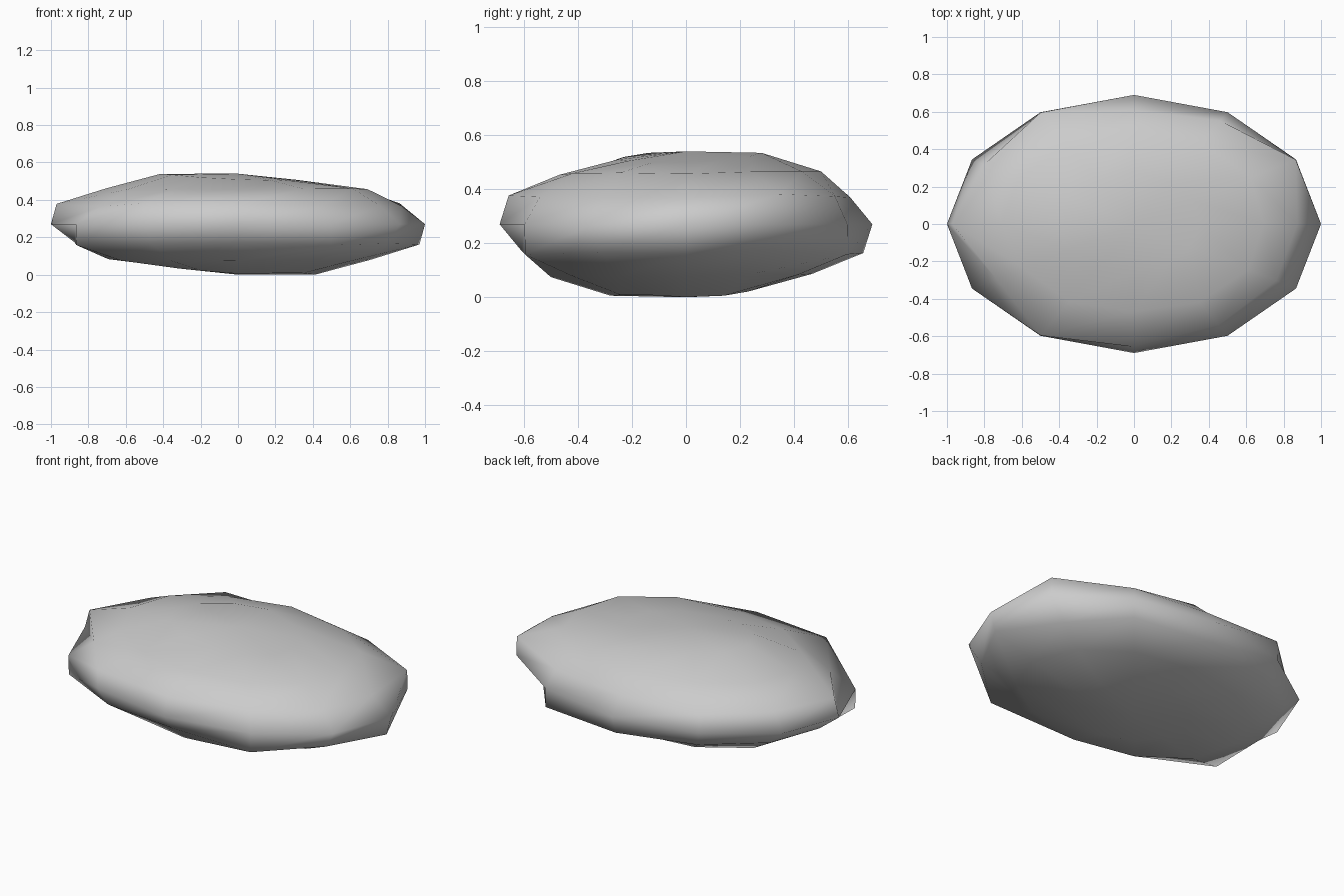
import bpy, bmesh, math

if "Cube" in bpy.data.objects:
    bpy.data.objects.remove(bpy.data.objects["Cube"])

SEGMENTS = 12
RX, RY, RZ = 1.0, 0.69, 0.27

# Bulge factor per 30 degrees for the three upper rings; the underside is the point reflection
BULGE = {
    1: [0.945, 1.08, 1.0, 0.955, 1.08, 1.0, 1.05, 0.92, 1.08, 1.03, 0.98, 0.95],
    2: [0.98, 1.02, 1.02, 1.025, 1.0, 1.01, 1.0, 0.97, 0.98, 0.96, 0.99, 1.0],
    3: [0.92, 0.95, 1.0, 1.06, 1.05, 1.05, 1.08, 1.06, 1.0, 0.96, 0.94, 0.92],
}


def bulge(ring, seg):
    if ring == 0:
        return 1.0
    if ring < 0:
        seg += SEGMENTS // 2
    return BULGE[abs(ring)][seg % SEGMENTS]


# Lumpy flattened stone built from rings
bm = bmesh.new()
rings = []
for ring in range(-3, 4):
    lat = math.radians(22.5 * ring)
    row = []
    for seg in range(SEGMENTS):
        a = math.tau * seg / SEGMENTS
        f = bulge(ring, seg)
        row.append(bm.verts.new((RX * f * math.cos(lat) * math.cos(a),
                                 RY * f * math.cos(lat) * math.sin(a),
                                 RZ + RZ * min(1.0, f * math.sin(lat)) if ring > 0
                                 else RZ + RZ * max(-1.0, f * math.sin(lat)))))
    rings.append(row)
bottom = bm.verts.new((0, 0, 0))
top = bm.verts.new((0, 0, 2 * RZ))

for s in range(SEGMENTS):
    n = (s + 1) % SEGMENTS
    for lo, hi in zip(rings, rings[1:]):
        bm.faces.new((lo[s], lo[n], hi[n], hi[s]))
    bm.faces.new((rings[0][n], rings[0][s], bottom))
    bm.faces.new((rings[-1][s], rings[-1][n], top))
for face in bm.faces:
    face.smooth = True
bmesh.ops.recalc_face_normals(bm, faces=bm.faces)

mesh = bpy.data.meshes.new("stone")
bm.to_mesh(mesh)
bm.free()
stone = bpy.data.objects.new("stone", mesh)
bpy.context.collection.objects.link(stone)

# Plain grey
grey = bpy.data.materials.new("stone_grey")
grey.diffuse_color = (0.6, 0.6, 0.6, 1)
grey.use_nodes = True
grey.node_tree.nodes["Principled BSDF"].inputs["Base Color"].default_value = grey.diffuse_color
mesh.materials.append(grey)
